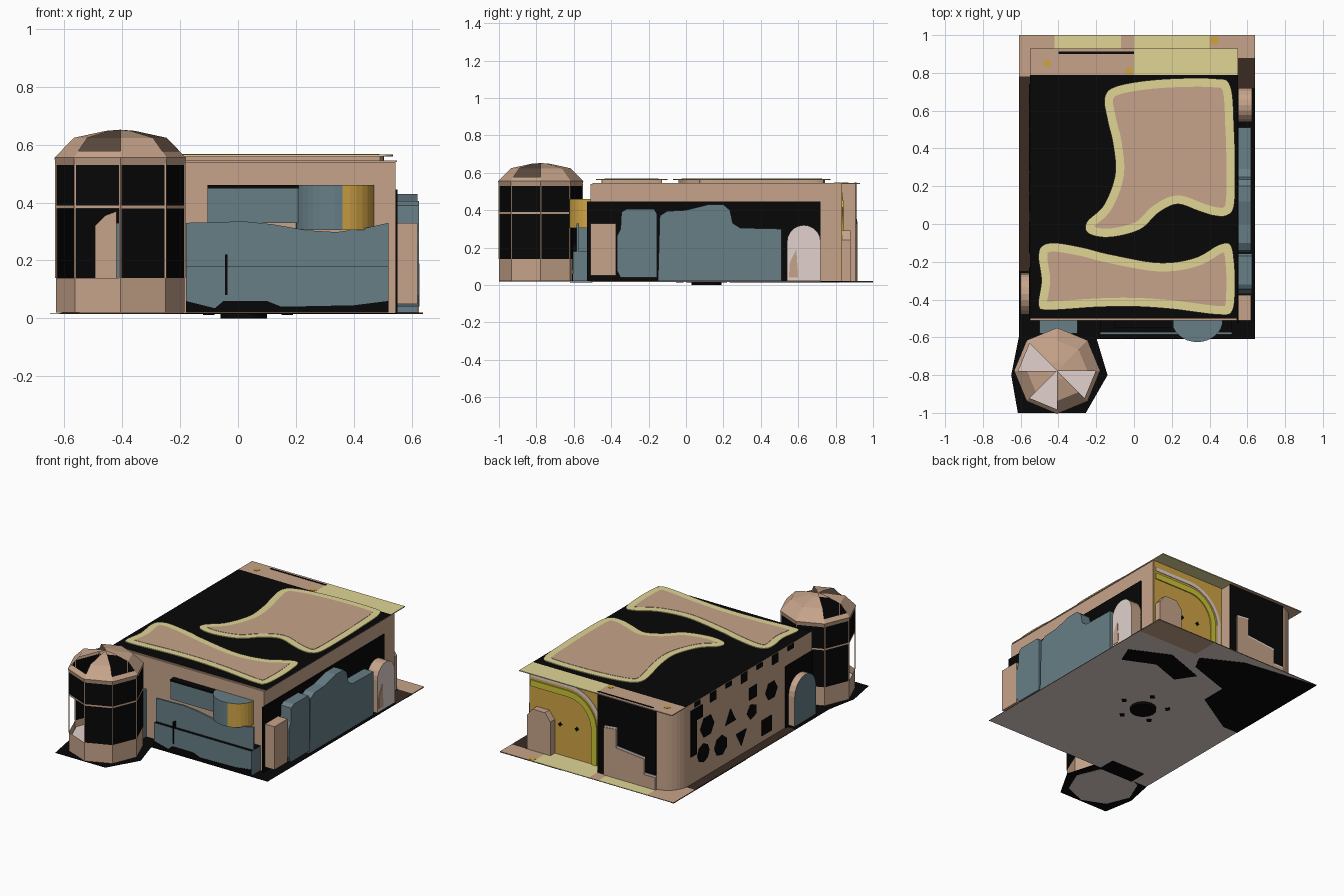
import bpy, bmesh, math
from mathutils import Vector

if "Cube" in bpy.data.objects:
    bpy.data.objects.remove(bpy.data.objects["Cube"])


def mat(name, r, g, b):
    m = bpy.data.materials.new(name)
    m.diffuse_color = (r, g, b, 1)
    m.use_nodes = True
    m.node_tree.nodes["Principled BSDF"].inputs["Base Color"].default_value = m.diffuse_color
    return m


TAN = mat("tan", .57, .37, .255)
BLACK = mat("black", .002, .002, .002)
BLUE = mat("slate_blue", .135, .21, .24)
MUSTARD = mat("mustard", .63, .37, .06)
SAND = mat("sand_yellow", .75, .66, .30)
PINK = mat("pale_pink", .75, .64, .61)
BROWN = mat("dark_brown", .042, .024, .016)
LIME = mat("lime_yellow", .60, .56, .04)


def finish(name, bm, mats):
    me = bpy.data.meshes.new(name)
    bm.to_mesh(me)
    bm.free()
    for m in mats:
        me.materials.append(m)
    ob = bpy.data.objects.new(name, me)
    bpy.context.collection.objects.link(ob)
    return ob


def prism(name, pts, axis, a, b, *mats, rule=None):
    """Extrude a 2D outline along an axis from a to b."""
    put = {'x': lambda u, v, w: (w, u, v), 'y': lambda u, v, w: (u, w, v),
           'z': lambda u, v, w: (u, v, w)}[axis]
    bm = bmesh.new()
    lo = [bm.verts.new(put(u, v, a)) for u, v in pts]
    hi = [bm.verts.new(put(u, v, b)) for u, v in pts]
    bm.faces.new(lo)
    bm.faces.new(hi)
    n = len(pts)
    for i in range(n):
        j = (i + 1) % n
        bm.faces.new((lo[i], lo[j], hi[j], hi[i]))
    bmesh.ops.recalc_face_normals(bm, faces=bm.faces)
    bm.normal_update()
    if rule:
        for f in bm.faces:
            f.material_index = rule(f.calc_center_median(), f.normal)
    return finish(name, bm, mats)


def rect(u0, u1, v0, v1):
    return [(u0, v0), (u1, v0), (u1, v1), (u0, v1)]


def arc(cu, cv, ru, rv, a0, a1, n=10):
    return [(cu + ru * math.cos(math.radians(a0 + (a1 - a0) * i / n)),
             cv + rv * math.sin(math.radians(a0 + (a1 - a0) * i / n))) for i in range(n + 1)]


def ngon(u, v, r, n, turn=0):
    return arc(u, v, r, r, turn, turn + 360, n)[:-1]


def arch(u0, u1, v0, v1):
    r = (u1 - u0) / 2
    return [(u0, v0), (u1, v0)] + arc(u0 + r, v1 - r, r, r, 0, 180)


def smooth_loop(pts, n=8):
    """Closed spline through the points."""
    p = [Vector(q) for q in pts]
    out = []
    for i in range(len(p)):
        a, b, c, d = p[i - 1], p[i], p[(i + 1) % len(p)], p[(i + 2) % len(p)]
        for k in range(n):
            t = k / n
            out.append(.5 * (2 * b + (c - a) * t + (2 * a - 5 * b + 4 * c - d) * t * t
                             + (3 * b - a - 3 * c + d) * t ** 3))
    return out


def inset(loop, d):
    """Offset a clockwise loop inward, dropping points that fold over."""
    out = []
    for i, p in enumerate(loop):
        t = (loop[(i + 1) % len(loop)] - loop[i - 1]).normalized()
        q = p + Vector((t.y, -t.x)) * d
        if min((q - s).length for s in loop) > d * .97:
            out.append(q)
    return out


# Ground plate: pale below, patches of colour on top
top_rule = lambda c, n: 0 if n.z < -.5 else 1
tower_pad = [(-.14, -.8), (-.255, -1), (-.615, -1), (-.65, -.8), (-.61, -.6), (-.2, -.6)]
prism("ground_plate", rect(-.61, .64, -.61, 1), 'z', .0165, .0185, PINK, BLACK, rule=top_rule)
prism("tower_pad", tower_pad, 'z', .017, .019, BLACK)
prism("tower_pad_underside", ngon(-.407, -.777, .21, 8), 'z', .0155, .017, PINK)
under = {"back": ([(-.61, .25), (-.5, .25), (-.2, .43), (-.2, .6), (.1, .7), (.15, .8),
                   (-.1, .93), (-.61, 1)], BLACK),
         "side": ([(.55, .6), (.3, .72), (.02, .62), (.1, .5), (.3, .57), (.5, .48)], BLACK),
         "corner": (rect(.2, .64, .82, 1), TAN),
         "link": (rect(-.5, -.25, -.62, -.5), BLACK)}
for key, (pts, m) in under.items():
    prism("underside_patch_" + key, pts, 'z', .0145, .0165, m)
for i, (r, m) in enumerate([((-.61, -.54, -.25, .78), BROWN), ((-.61, -.42, .78, 1), TAN),
                            ((-.42, -.07, .9, 1), SAND), ((-.07, 0, .9, 1), TAN),
                            ((0, .4, .82, 1), SAND), ((.4, .64, .88, 1), TAN),
                            ((.54, .64, .72, .88), BROWN)]):
    prism(f"ground_patch_{i}", rect(*r), 'z', .0185, .0205, m)
prism("ground_mustard_spot", ngon(.425, .97, .025, 7), 'z', .0205, .022, MUSTARD)

# Underside disc with a ring of small marks
prism("base_disc", ngon(.02, .11, .08, 16), 'z', 0, .0165, BLACK)
for i, (u, v) in enumerate(ngon(.02, .11, .15, 5)):
    prism(f"base_mark_{i}", ngon(u, v, .02, 4), 'z', .012, .0165, BLACK)

# Main building with one rounded back corner and a recessed back half
body = [(-.55, -.51), (.545, -.51), (.545, .83), (0, .83), (0, .905)] + arc(-.4, .755, .15, .15, 90, 180)
prism("main_walls", body, 'z', .018, .54, TAN)
prism("roof", rect(-.55, .55, -.5, .79), 'z', .54, .546, TAN, BLACK,
      rule=lambda c, n: 1 if n.z > .5 else 0)
prism("roof_back_tan", rect(-.55, 0, .79, .93), 'z', .54, .546, TAN)
prism("roof_back_sand", rect(0, .55, .79, .93), 'z', .54, .546, SAND)
prism("roof_slot", rect(-.4, 0, .9, .912), 'z', .546, .548, BLACK)
for i, (u, v) in enumerate([(-.025, .81), (-.46, .85)]):
    prism(f"roof_mustard_spot_{i}", ngon(u, v, .022, 6), 'z', .546, .548, MUSTARD)

# Wavy roof beds: tan base, thin sand sheet, tan centre
front_bed = [(-.49, -.12), (-.42, -.10), (-.27, -.125), (-.13, -.16), (.13, -.205), (.32, -.18),
             (.45, -.11), (.51, -.11), (.53, -.2), (.535, -.34), (.52, -.46), (.45, -.48),
             (.2, -.45), (0, -.437), (-.2, -.44), (-.45, -.455), (-.505, -.43), (-.49, -.3), (-.505, -.18)]
back_bed = [(-.155, .67), (-.09, .73), (.13, .765), (.42, .77), (.51, .73), (.53, .5), (.535, .3),
            (.53, .1), (.49, .045), (.42, .045), (.34, .07), (.23, .105), (.13, .06), (.03, -.03),
            (-.13, -.07), (-.24, -.05), (-.25, .01), (-.16, .1), (-.1, .26), (-.11, .42), (-.14, .55)]
for name, pts in (("front_bed", front_bed), ("back_bed", back_bed)):
    loop = smooth_loop(pts)
    prism(name + "_base", inset(loop, .03), 'z', .546, .561, TAN)
    prism(name + "_rim", loop, 'z', .56, .566, SAND)
    prism(name + "_centre", inset(loop, .046), 'z', .564, .568, TAN)

# Front: stepped counter, wavy panel, window box, curved bay
prism("front_counter", rect(-.18, .52, .02, .18), 'y', -.605, -.51, BLUE, BLACK,
      rule=lambda c, n: 1 if n.z > .5 else 0)
wave = [(-.18, .02), (.52, .02), (.52, .33), (.44, .312), (.34, .298), (.24, .304), (.12, .325),
        (.02, .335), (-.18, .33)]
prism("front_wave_panel", wave, 'y', -.585, -.573, BLUE)
prism("front_kick_strip", [(-.18, .02), (.52, .02), (.52, .06), (.4, .045), (.15, .04), (.1, .06),
                           (-.05, .06), (-.08, .035), (-.18, .06)], 'y', -.61, -.604, BLACK)
prism("front_handle", rect(-.045, -.037, .08, .22), 'y', -.608, -.585, BLACK)
prism("window_box", rect(-.105, .22, .33, .455), 'y', -.545, -.51, BLUE, BLACK,
      rule=lambda c, n: 1 if n.z > .5 else 0)
prism("window_box_top_line", rect(-.105, .21, .448, .46), 'y', -.55, -.51, BLACK)
prism("front_bay", arc(.335, -.51, .135, .115, 180, 360, 16), 'z', .305, .46, BLUE, MUSTARD,
      rule=lambda c, n: 1 if c.x > .35 and abs(n.z) < .5 else 0)
prism("tower_link", rect(-.5, -.3, -.58, -.51), 'z', .02, .33, BLUE)

# Right side: dark backing, bush silhouettes and arches
prism("right_backing", rect(-.53, .72, .02, .445), 'x', .545, .552, BLACK)
prism("right_bush_front", [(-.35, .04), (-.155, .04), (-.155, .38), (-.17, .405), (-.32, .405),
                           (-.345, .39), (-.35, .3), (-.37, .26), (-.37, .08)], 'x', .55, .625, BLUE)
prism("right_bush_back", [(-.15, .02), (.51, .02), (.51, .30), (.29, .305), (.25, .33), (.235, .40),
                          (.2, .43), (.12, .43), (.0, .40), (-.1, .395), (-.14, .37)],
      'x', .55, .62, BLUE)
prism("right_front_block", rect(-.51, -.375, .05, .33), 'x', .55, .62, TAN)
prism("right_arch", arch(.54, .72, .02, .32), 'x', .55, .625, PINK, TAN,
      rule=lambda c, n: 0 if n.x > .5 else 1)
prism("right_arch_inset", [(.55, .04), (.6, .04), (.59, .19), (.555, .12)], 'x', .625, .628, TAN)

# Left side: cut-out shapes, arch and dark edge steps
shapes = [(.57, .34, .07, 6), (.61, .18, .06, 8), (.33, .30, .06, 3), (.43, .16, .065, 7),
          (.10, .38, .055, 4), (.11, .26, .05, 5), (.22, .14, .06, 3), (-.04, .11, .07, 4),
          (-.09, .32, .06, 6)]
for i, (y, z, r, n) in enumerate(shapes):
    turn = {3: 90 + 180 * (i == 6), 4: 45}.get(n, 0)
    prism(f"left_shape_{i}", ngon(y, z, r, n, turn), 'x', -.555, -.548, BLACK)
for i in range(7):
    y = .7 - i * .16
    prism(f"left_edge_step_{i}", rect(y - .06, y, .48 if i % 2 else .51, .54), 'x', -.554, -.548, BLACK)
prism("left_slot", [(.68, .2), (.74, .2), (.74, .5), (.62, .5), (.62, .42), (.68, .42)],
      'x', -.555, -.545, BLACK)
prism("left_arch_backing", rect(-.51, -.23, .02, .42), 'x', -.556, -.548, BLACK)
prism("left_arch", arch(-.48, -.26, .03, .33), 'x', -.6, -.55, BLUE, TAN,
      rule=lambda c, n: 0 if n.x < -.5 else 1)

# Back: dark half with a stepped tan wall, mustard recess with curved bands
prism("back_dark_panel", rect(-.42, 0, .02, .54), 'y', .904, .911, BLACK)
steps = [(-.05, .02), (-.05, .33), (-.14, .34), (-.14, .22), (-.34, .2), (-.34, .1), (-.42, .1), (-.42, .02)]
prism("back_step_trim", [(u - .004, v + .012 * (v > .05)) for u, v in steps], 'y', .91, .914, PINK)
prism("back_step_wall", steps, 'y', .91, .918, TAN)
prism("back_mustard_panel", rect(.005, .54, .02, .54), 'y', .828, .835, MUSTARD)


def band(name, r_out, r_in, depth, m):
    outer = [(.53, .25 + r_out)] + arc(.26, .25, r_out, r_out, 90, 180) + [(.26 - r_out, .02)]
    inner = [(.53, .25 + r_in)] + arc(.26, .25, r_in, r_in, 90, 180) + [(.26 - r_in, .02)]
    prism(name, outer + inner[::-1], 'y', .833, depth, m)


band("back_pale_band", .245, .222, .838, PINK)
band("back_lime_band", .205, .165, .842, LIME)
prism("back_post", [(.36, .02), (.53, .02), (.53, .24), (.49, .29), (.40, .29), (.36, .24)],
      'y', .83, .88, TAN)
for i, u in enumerate((.2, .32)):
    prism(f"back_stud_{i}", ngon(u, .22, .014, 4), 'y', .834, .841, BLACK)

# Octagonal tower: tan base and rails, dark panels, two open bays, open roof segments
CX, CY = -.407, -.777
rings = [(.222, .02), (.222, .14), (.222, .38), (.222, .39), (.222, .53), (.228, .555),
         (.205, .578), (.16, .624), (.05, .648)]
bm = bmesh.new()
vr = [[bm.verts.new((x, y, z)) for x, y in ngon(CX, CY, r, 8)] for r, z in rings]
apex = bm.verts.new((CX, CY, .652))
open_bays, open_roof = (4, 5), (3, 5, 7)
for k in range(len(rings) - 1):
    for i in range(8):
        if (k == 1 and i in open_bays) or (k >= 6 and i in open_roof):
            continue
        j = (i + 1) % 8
        f = bm.faces.new((vr[k][i], vr[k][j], vr[k + 1][j], vr[k + 1][i]))
        f.material_index = 1 if k in (1, 3) else 0
for i in range(8):
    if i not in open_roof:
        bm.faces.new((vr[-1][i], vr[-1][(i + 1) % 8], apex))
finish("tower", bm, [TAN, BLACK])
for i, (x, y) in enumerate(ngon(CX, CY, .221, 8)):
    prism(f"tower_post_{i}", ngon(x, y, .004, 4, i * 45), 'z', .14, .54, TAN)
prism("tower_floor", ngon(CX, CY, .215, 8), 'z', .02, .1, PINK)
prism("tower_inner_door", [(-.495, .14), (-.42, .14), (-.42, .37), (-.46, .355), (-.495, .32)],
      'y', -.655, -.648, TAN)
